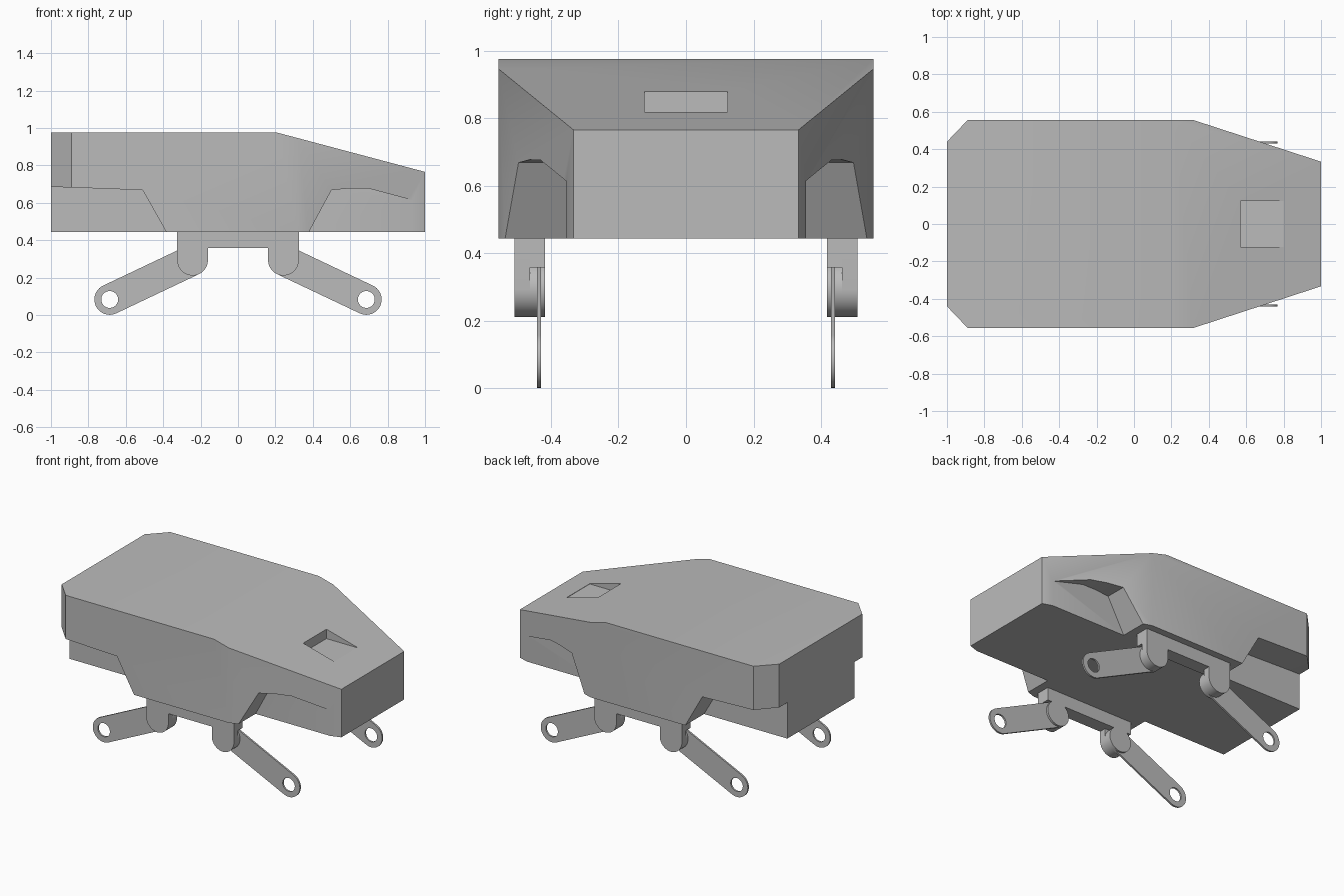
import bpy, bmesh, math
from mathutils import Vector

if "Cube" in bpy.data.objects:
    bpy.data.objects.remove(bpy.data.objects["Cube"], do_unlink=True)

grey = bpy.data.materials.new("plain grey")
grey.use_nodes = True
colour = (0.5, 0.5, 0.5, 1)
grey.diffuse_color = colour
grey.node_tree.nodes["Principled BSDF"].inputs["Base Color"].default_value = colour


def prism(name, pts, axis, lo, hi):
    """Extrude a flat outline along z (points are x, y) or y (points are x, z)."""
    def place(p, d):
        return (p[0], p[1], d) if axis == "z" else (p[0], d, p[1])
    bm = bmesh.new()
    face = bm.faces.new([bm.verts.new(place(p, lo)) for p in pts])
    out = bmesh.ops.extrude_face_region(bm, geom=[face])
    verts = [v for v in out["geom"] if isinstance(v, bmesh.types.BMVert)]
    shift = Vector(place((0, 0), hi - lo))
    bmesh.ops.translate(bm, verts=verts, vec=shift)
    bmesh.ops.recalc_face_normals(bm, faces=bm.faces)
    mesh = bpy.data.meshes.new(name)
    bm.to_mesh(mesh)
    bm.free()
    obj = bpy.data.objects.new(name, mesh)
    bpy.context.collection.objects.link(obj)
    mesh.materials.append(grey)
    return obj


def arc(centre, radius, start, end, steps):
    angles = [math.radians(start + (end - start) * i / steps) for i in range(steps + 1)]
    return [(centre[0] + radius * math.cos(a), centre[1] + radius * math.sin(a)) for a in angles]


def circle(centre, radius, steps=40):
    return arc(centre, radius, 0, 360, steps)[:-1]


def activate(obj):
    bpy.ops.object.select_all(action="DESELECT")
    obj.select_set(True)
    bpy.context.view_layer.objects.active = obj


def cut(obj, cutter):
    activate(obj)
    mod = obj.modifiers.new("cut", "BOOLEAN")
    mod.operation = "DIFFERENCE"
    mod.solver = "EXACT"
    mod.object = cutter
    bpy.ops.object.modifier_apply(modifier=mod.name)
    bpy.data.objects.remove(cutter, do_unlink=True)


def finish(obj, mirror_x=False, mirror_y=False):
    activate(obj)
    if mirror_x or mirror_y:
        mod = obj.modifiers.new("mirror", "MIRROR")
        mod.use_axis = (mirror_x, mirror_y, False)
        mod.use_mirror_merge = False
        bpy.ops.object.modifier_apply(modifier=mod.name)
    bpy.ops.object.shade_smooth_by_angle(angle=math.radians(30))


# Body: chamfered at one end, tapered at the other
half = [(-1, 0.44), (-0.89, 0.555), (0.32, 0.555), (1, 0.333)]
outline = half + [(x, -y) for x, y in reversed(half)]
body = prism("body", outline, "z", 0.443, 0.975)

# Sloping nose
cut(body, prism("slope_cutter", [(0.21, 0.975), (1.2, 0.712), (1.2, 1.2), (0.21, 1.2)], "y", -1, 1))

# Four side recesses
rear = [(-0.353, 0.39), (-0.51, 0.668), (-0.9, 0.682), (-1.2, 0.69), (-1.2, 0.39)]
nose = [(0.35, 0.39), (0.5, 0.668), (0.6, 0.677), (0.7, 0.676), (0.91, 0.62), (1.2, 0.54), (1.2, 0.39)]
for profile in (rear, nose):
    for lo, hi in ((0.355, 1), (-1, -0.355)):
        cut(body, prism("recess_cutter", profile, "y", lo, hi))

# Pocket in the nose
pocket = [(0.57, 0.816), (0.8, 0.816), (0.8, 1.1), (0.57, 1.1)]
cut(body, prism("pocket_cutter", pocket, "y", -0.123, 0.123))
finish(body)

# Leg brackets: outer plate with two rounded lugs, inner bar and pivot bosses
pivot, radius = (0.243, 0.293), 0.082
right_lug = arc(pivot, radius, 0, -180, 20)
left_lug = [(-x, z) for x, z in reversed(right_lug)]
plate = ([(0.325, 0.445)] + right_lug + [(0.161, 0.358), (-0.161, 0.358)]
         + left_lug + [(-0.325, 0.445)])
finish(prism("bracket_plate", plate, "y", 0.462, 0.508), mirror_y=True)
bar = [(-0.325, 0.358), (0.325, 0.358), (0.325, 0.445), (-0.325, 0.445)]
finish(prism("bracket_bar", bar, "y", 0.417, 0.462), mirror_y=True)
finish(prism("pivot_boss", circle(pivot, radius), "y", 0.417, 0.462), True, True)

# Thin legs with a hole at the foot
foot = (0.686, 0.083)
tilt = math.degrees(math.atan2(foot[1] - pivot[1], foot[0] - pivot[0]))
strap = arc(foot, radius, tilt - 90, tilt + 90, 20) + arc(pivot, radius, tilt + 90, tilt + 270, 20)
leg = prism("leg", strap, "y", 0.43, 0.442)
cut(leg, prism("hole_cutter", circle(foot, 0.045), "y", 0.3, 0.6))
finish(leg, True, True)
